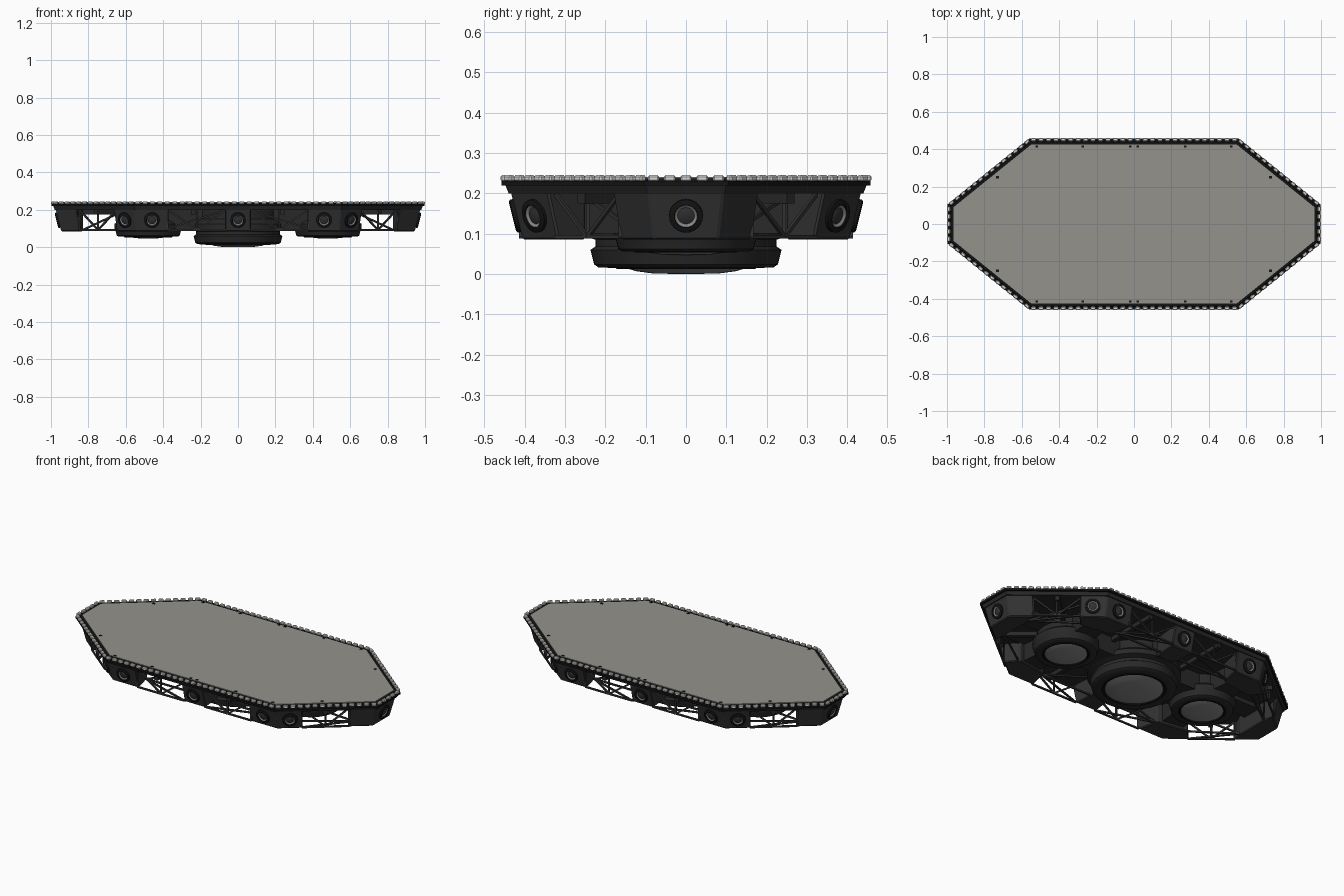
import bpy, bmesh, math
from mathutils import Vector, Matrix

cube = bpy.data.objects.get("Cube")
if cube:
    bpy.data.objects.remove(cube)


def material(name, r, g, b):
    m = bpy.data.materials.new(name)
    m.use_nodes = True
    m.diffuse_color = (r, g, b, 1)
    m.node_tree.nodes["Principled BSDF"].inputs["Base Color"].default_value = (r, g, b, 1)
    return m


DARK = material("charcoal", 0.022, 0.022, 0.022)
PANEL = material("dark_grey", 0.032, 0.032, 0.032)
BLACK = material("black", 0.007, 0.007, 0.007)
DECK = material("deck_grey", 0.30, 0.29, 0.265)
WHITE = material("light_white", 0.72, 0.72, 0.70)
GLASS = material("lens_grey", 0.25, 0.25, 0.25)


def finish(name, bm, mat, bevel=0, smooth=False):
    me = bpy.data.meshes.new(name)
    bm.to_mesh(me)
    bm.free()
    me.materials.append(mat)
    ob = bpy.data.objects.new(name, me)
    bpy.context.collection.objects.link(ob)
    if bevel:
        mod = ob.modifiers.new("bevel", "BEVEL")
        mod.width, mod.segments = bevel, 1
    if smooth:
        bpy.ops.object.select_all(action="DESELECT")
        ob.select_set(True)
        bpy.context.view_layer.objects.active = ob
        bpy.ops.object.shade_smooth_by_angle(angle=math.radians(35))
    return ob


def loft(bm, low, high, z0, z1):
    """Closed solid between two outlines with equal point counts."""
    a = [bm.verts.new((x, y, z0)) for x, y in low]
    b = [bm.verts.new((x, y, z1)) for x, y in high]
    n = len(a)
    faces = [bm.faces.new(a), bm.faces.new(b)]
    for i in range(n):
        j = (i + 1) % n
        faces.append(bm.faces.new((a[i], a[j], b[j], b[i])))
    bmesh.ops.recalc_face_normals(bm, faces=faces)


def beam(bm, p, q, w, h):
    """Rectangular bar from p to q."""
    p, q = Vector(p), Vector(q)
    d = q - p
    x = d.normalized()
    y = Vector((0, 0, 1)).cross(x)
    y = y.normalized() if y.length > 1e-4 else Vector((0, 1, 0))
    rot = Matrix((x, y, x.cross(y))).transposed().to_4x4()
    mat = Matrix.Translation((p + q) / 2) @ rot @ Matrix.Diagonal((d.length, w, h, 1))
    bmesh.ops.create_cube(bm, size=1, matrix=mat)


def lathe(bm, profile, mat=Matrix(), seg=48):
    """Revolve (radius, height) points about the local z axis."""
    rings = []
    for r, z in profile:
        rings.append([bm.verts.new(mat @ Vector((r * math.cos(t), r * math.sin(t), z)))
                      for t in (math.tau * k / seg for k in range(seg))]
                     if r > 0 else [bm.verts.new(mat @ Vector((0, 0, z)))] * seg)
    for a, b in zip(rings, rings[1:]):
        for k in range(seg):
            j = (k + 1) % seg
            quad = dict.fromkeys((a[k], a[j], b[j], b[k]))
            bm.faces.new(list(quad))


# Octagon outline: the two corners of one quadrant, moved inward by d
def corners(d):
    y, x = 0.46 - d, 1 - d
    return Vector(((0.71 - d - 0.779 * y) / 0.628, y)), Vector((x, (0.71 - d - 0.628 * x) / 0.779))


def octagon(d):
    p, q = corners(d)
    return [(q.x, -q.y), (q.x, q.y), (p.x, p.y), (-p.x, p.y),
            (-q.x, q.y), (-q.x, -q.y), (-p.x, -p.y), (p.x, -p.y)]


QUADS = [(sx, sy) for sx in (1, -1) for sy in (1, -1)]

# Deck slab, rim and walking surface
bm = bmesh.new()
loft(bm, octagon(0.02), octagon(0.012), 0.2, 0.22)
finish("deck_frame", bm, DARK)
bm = bmesh.new()
loft(bm, octagon(0.002), octagon(0.002), 0.219, 0.231)
loft(bm, octagon(0.016), octagon(0.022), 0.23, 0.237)
finish("deck_rim", bm, BLACK)
bm = bmesh.new()
loft(bm, octagon(0.034), octagon(0.034), 0.231, 0.241)
finish("deck_surface", bm, DECK)

# Row of light blocks round the rim
bm = bmesh.new()
path = [Vector(p) for p in octagon(0.009)]
for a, b in zip(path, path[1:] + path[:1]):
    count = round((b - a).length / 0.04)
    step = (b - a) / count
    for k in range(count):
        c, h = a + step * (k + 0.5), step.normalized() * 0.014
        beam(bm, (*(c - h), 0.237), (*(c + h), 0.237), 0.018, 0.016)
finish("edge_lights", bm, WHITE, bevel=0.004)

# Small dark fittings set in the deck
bm = bmesh.new()
for sx, sy in QUADS:
    for x, y in ((0.02, 0.415), (0.275, 0.415), (0.52, 0.415), (0.73, 0.25)):
        beam(bm, (sx * x - 0.007, sy * y, 0.241), (sx * x + 0.007, sy * y, 0.241), 0.012, 0.004)
finish("deck_fittings", bm, BLACK)

# Lamp housings: walls lean inward towards the bottom
TOP, LOW = 0.025, 0.055


def corner_plan(d, sx, sy):
    p, q = corners(d)
    e = p.lerp(q, 0.27)
    pts = [(0.37, p.y), p, e, (0.59, 0.25), (0.4, 0.28)]
    return [(sx * x, sy * y) for x, y in pts]


def end_plan(d, sx):
    p, q = corners(d)
    e = p.lerp(q, 0.74)
    half = [(q.x, q.y), (e.x, e.y), (0.83, 0.1)]
    return [(sx * x, y) for x, y in half] + [(sx * x, -y) for x, y in reversed(half)]


def mid_plan(d, sy):
    y = 0.46 - d
    return [(-0.07, sy * y), (0.07, sy * y), (0.055, sy * 0.26), (-0.055, sy * 0.26)]


bm = bmesh.new()
for sx, sy in QUADS:
    loft(bm, corner_plan(LOW, sx, sy), corner_plan(TOP, sx, sy), 0.085, 0.205)
for s in (1, -1):
    loft(bm, end_plan(LOW, s), end_plan(TOP, s), 0.085, 0.205)
    loft(bm, mid_plan(LOW, s), mid_plan(TOP, s), 0.085, 0.205)
finish("lamp_housings", bm, PANEL, bevel=0.005)

# Open trusses between the housings
bm = bmesh.new()


def truss(a, b, inner_a, inner_b, bays):
    """Outer lattice wall plus a floor brace, from a to b."""
    zl, zh, t = 0.092, 0.2, 0.009
    beam(bm, (*a, zl), (*b, zl), t, t)
    beam(bm, (*inner_a, zl), (*inner_b, zl), t, t)
    for k in range(bays):
        p, q = a.lerp(b, k / bays), a.lerp(b, (k + 1) / bays)
        z0, z1 = (zl, zh) if k % 2 else (zh, zl)
        beam(bm, (*p, z0), (*q, z1), t, t)
        beam(bm, (*q, zl), (*q, zh), t, t)
    beam(bm, (*a, zl), (*inner_b, zl), t, t)
    beam(bm, (*inner_a, zh), (*inner_b, zl), t, t)


p, q = corners(0.05)
for sx, sy in QUADS:
    def V(x, y):
        return Vector((sx * x, sy * y))
    truss(V(0.065, p.y), V(0.375, p.y), V(0.06, 0.3), V(0.4, 0.3), 2)
    e, f = p.lerp(q, 0.26), p.lerp(q, 0.75)
    truss(V(*e), V(*f), V(0.6, 0.26), V(0.83, 0.1), 2)
finish("truss_bars", bm, PANEL)

# Ribs and arms under the deck
bm = bmesh.new()
beam(bm, (-0.4, 0, 0.15), (0.4, 0, 0.15), 0.22, 0.11)
beam(bm, (-0.9, 0, 0.19), (0.9, 0, 0.19), 0.12, 0.03)
for sx, sy in QUADS:
    beam(bm, (sx * 0.48, sy * 0.1, 0.15), (sx * 0.5, sy * 0.3, 0.15), 0.13, 0.1)
    beam(bm, (sx * 0.24, sy * 0.05, 0.19), (sx * 0.24, sy * 0.43, 0.19), 0.025, 0.03)
    beam(bm, (sx * 0.58, sy * 0.1, 0.19), (sx * 0.76, sy * 0.26, 0.19), 0.025, 0.03)
for s in (1, -1):
    beam(bm, (0, s * 0.15, 0.145), (0, s * 0.28, 0.145), 0.1, 0.11)
finish("under_ribs", bm, DARK)

# Three thruster drums with domed lenses
drums = bmesh.new()
rings = bmesh.new()
lenses = bmesh.new()
lathe(drums, [(0.165, 0.024), (0.175, 0.015), (0.217, 0.016), (0.228, 0.024), (0.237, 0.06),
              (0.225, 0.068), (0.225, 0.085), (0.255, 0.095), (0.255, 0.125), (0.22, 0.15), (0.22, 0.202)])
lathe(rings, [(0.158, 0.018), (0.163, 0.012), (0.172, 0.012), (0.178, 0.018)])
lathe(lenses, [(0, 0), (0.08, 0.001), (0.125, 0.007), (0.162, 0.019)])
for s in (1, -1):
    mat = Matrix.Translation((s * 0.48, 0, 0))
    lathe(drums, [(0.12, 0.062), (0.128, 0.056), (0.158, 0.056), (0.168, 0.062), (0.174, 0.085),
                  (0.18, 0.1), (0.18, 0.125), (0.155, 0.145), (0.155, 0.202)], mat)
    lathe(rings, [(0.115, 0.058), (0.119, 0.053), (0.126, 0.053), (0.131, 0.058)], mat)
    lathe(lenses, [(0, 0.046), (0.06, 0.048), (0.095, 0.053), (0.118, 0.06)], mat)
finish("thruster_drums", drums, DARK, smooth=True)
finish("lens_rings", rings, BLACK, smooth=True)
finish("thruster_lenses", lenses, GLASS, smooth=True)

# Round lamps on the leaning housing faces
bezels, reflectors, bulbs = bmesh.new(), bmesh.new(), bmesh.new()


def lamp(x, y, nx, ny):
    mat = Matrix.Translation((x, y, 0.145)) @ Vector((nx, ny, -0.25)).to_track_quat("Z", "Y").to_matrix().to_4x4()
    lathe(bezels, [(0.042, -0.004), (0.042, 0.008), (0.036, 0.011), (0.029, 0.011), (0.027, 0.004)], mat, 24)
    lathe(reflectors, [(0.029, 0.008), (0.02, 0.002)], mat, 24)
    lathe(bulbs, [(0.021, 0.003), (0.012, 0.006), (0, 0.007)], mat, 24)


p, q = corners(0.04)
diag = p.lerp(q, 0.14)
for sx, sy in QUADS:
    lamp(sx * 0.46, sy * p.y, 0, sy)
    lamp(sx * diag.x, sy * diag.y, sx * 0.628, sy * 0.779)
for s in (1, -1):
    lamp(0, s * p.y, 0, s)
    lamp(s * q.x, 0, s, 0)
finish("lamp_bezels", bezels, BLACK, smooth=True)
finish("lamp_reflectors", reflectors, GLASS, smooth=True)
finish("lamp_bulbs", bulbs, PANEL, smooth=True)
